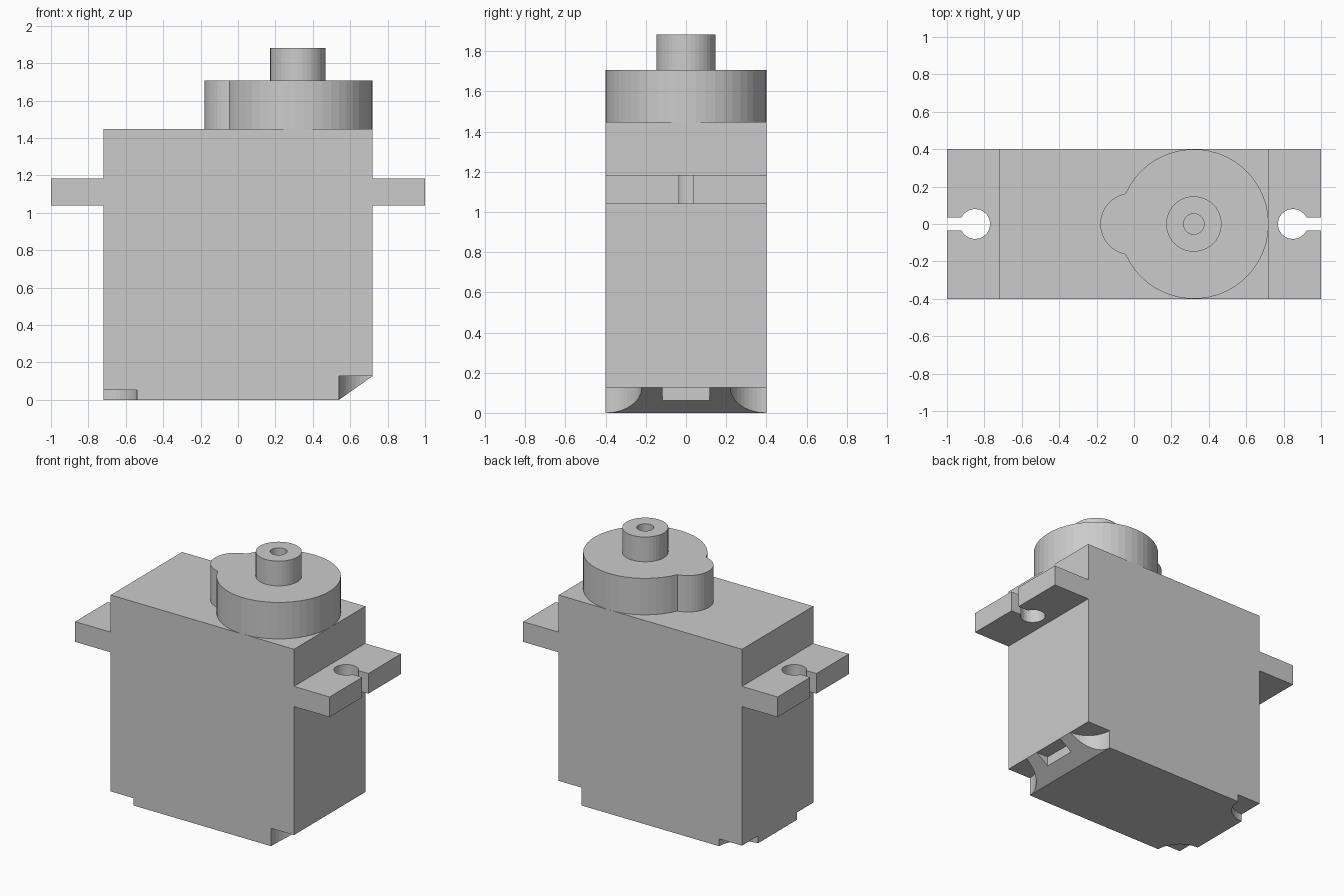
import bpy, bmesh, math

cube = bpy.data.objects.get("Cube")
if cube:
    bpy.data.objects.remove(cube, do_unlink=True)

grey = bpy.data.materials.new("light_grey_plastic")
grey.use_nodes = True
tone = (0.6, 0.6, 0.6, 1)
grey.diffuse_color = tone
grey.node_tree.nodes["Principled BSDF"].inputs["Base Color"].default_value = tone

BODY_X, BODY_Y = 0.72, 0.4
SHAFT_X = 0.32
TOP, DECK = 1.447, 1.706


def prism(name, base, offset):
    """Extrude a closed planar outline along an offset vector."""
    bm = bmesh.new()
    face = bm.faces.new([bm.verts.new(p) for p in base])
    grown = bmesh.ops.extrude_face_region(bm, geom=[face])["geom"]
    bmesh.ops.translate(bm, vec=offset,
                        verts=[v for v in grown if isinstance(v, bmesh.types.BMVert)])
    bmesh.ops.recalc_face_normals(bm, faces=bm.faces)
    mesh = bpy.data.meshes.new(name)
    bm.to_mesh(mesh)
    bm.free()
    mesh.materials.append(grey)
    obj = bpy.data.objects.new(name, mesh)
    bpy.context.collection.objects.link(obj)
    return obj


def arc(cx, r, start, end, n):
    steps = [start + (end - start) * i / n for i in range(n + 1)]
    return [(cx + r * math.cos(a), r * math.sin(a)) for a in steps]


def upright(name, outline, z0, z1):
    return prism(name, [(x, y, z0) for x, y in outline], (0, 0, z1 - z0))


def cylinder(name, x, y, r, z0, z1, n=48):
    ring = arc(x, r, 0, math.tau, n)[:-1]
    return upright(name, [(px, py + y) for px, py in ring], z0, z1)


def box(name, x0, x1, half_y, z0, z1):
    return upright(name, [(x0, -half_y), (x1, -half_y), (x1, half_y), (x0, half_y)], z0, z1)


def cut(target, cutter):
    mod = target.modifiers.new("cut", "BOOLEAN")
    mod.operation = "DIFFERENCE"
    mod.solver = "EXACT"
    mod.object = cutter
    bpy.context.view_layer.objects.active = target
    bpy.ops.object.modifier_apply(modifier=mod.name)
    bpy.data.objects.remove(cutter, do_unlink=True)


# Case with mounting ears and a sloped lower edge, as one side profile
F0, F1, SLOPE = 1.04, 1.183, 0.127
NOTCH = 0.18
profile = [(-BODY_X, 0), (BODY_X - NOTCH, 0), (BODY_X, SLOPE),
           (BODY_X, F0), (1, F0), (1, F1), (BODY_X, F1), (BODY_X, TOP),
           (-BODY_X, TOP), (-BODY_X, F1), (-1, F1), (-1, F0), (-BODY_X, F0)]
case = prism("case", [(x, -BODY_Y, z) for x, z in profile], (0, 2 * BODY_Y, 0))

# Screw holes open to the ear ends, and rounded notches in the lower corners
HOLE_X, HOLE_R, GAP = 0.85, 0.08, 0.035
for side in (-1, 1):
    a = math.asin(GAP / HOLE_R)
    keyhole = arc(HOLE_X, HOLE_R, a, math.tau - a, 32) + [(1.1, -GAP), (1.1, GAP)]
    cut(case, upright("screw_slot_cutter", [(side * x, y) for x, y in keyhole], 0.9, 1.3))
    for y in (-BODY_Y, BODY_Y):
        height = SLOPE if side > 0 else 0.052
        cut(case, cylinder("notch_cutter", side * BODY_X, y, NOTCH, -0.1, height))

# Cable opening in the slope
cut(case, box("cable_cutter", 0.627, 0.8, 0.117, 0.06, SLOPE))

# Gear housing: large round with a smaller lobe
R, LOBE_X, LOBE_R = 0.4, -0.015, 0.165
d = SHAFT_X - LOBE_X
along = (d * d + R * R - LOBE_R ** 2) / (2 * d)
big = math.pi - math.acos(along / R)
small = math.acos((d - along) / LOBE_R)
outline = arc(SHAFT_X, R, -big, big, 44) + arc(LOBE_X, LOBE_R, small, math.tau - small, 20)[1:-1]
upright("gear_housing", outline, TOP, DECK)

# Output shaft with its screw hole
shaft = cylinder("output_shaft", SHAFT_X, 0, 0.148, DECK, 1.882, 40)
cut(shaft, cylinder("shaft_hole_cutter", SHAFT_X, 0, 0.055, DECK + 0.01, 2, 32))
